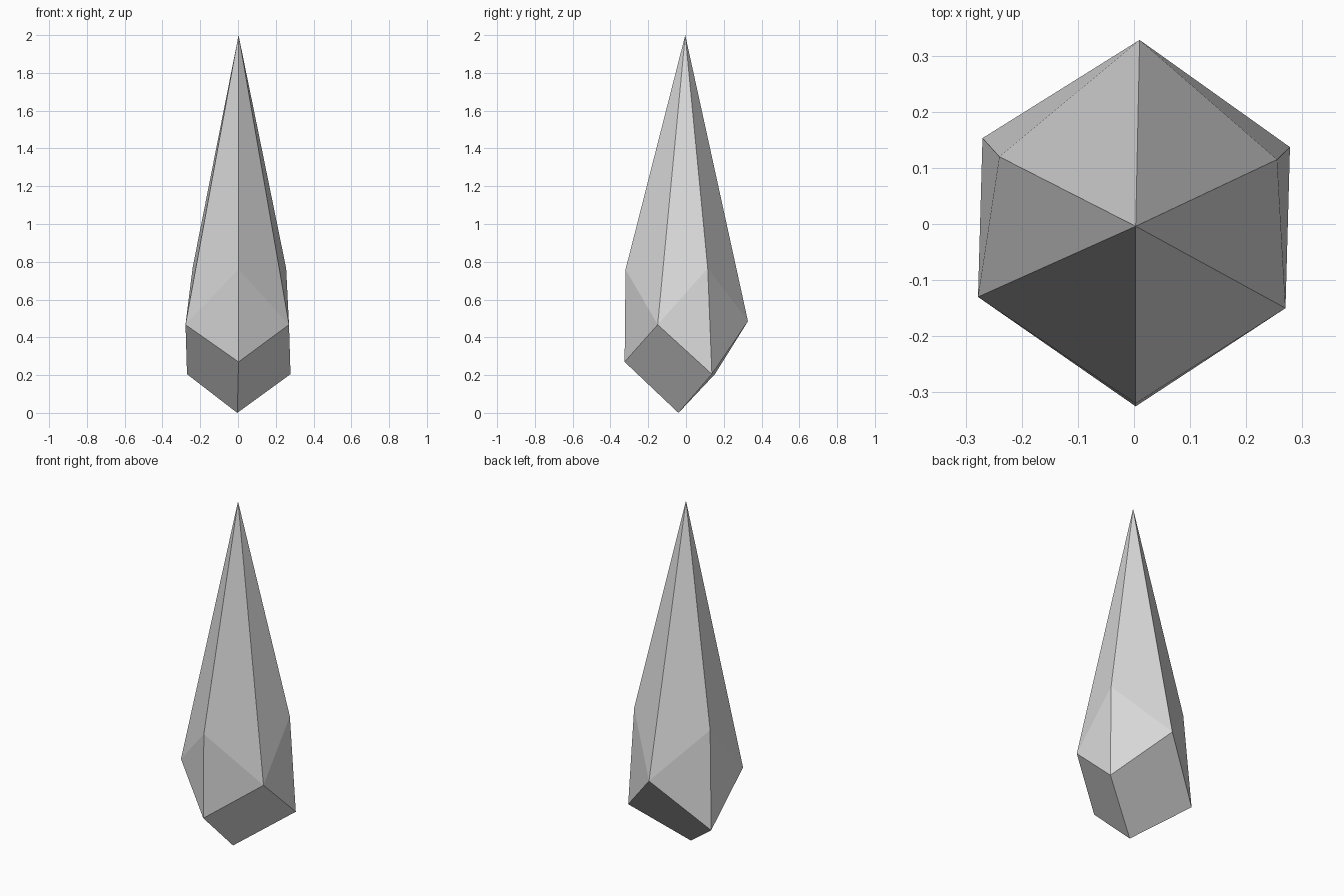
import bpy
import bmesh

cube = bpy.data.objects.get("Cube")
if cube:
    bpy.data.objects.remove(cube, do_unlink=True)

# One plain stone colour
stone = bpy.data.materials.new("pale_grey_stone")
stone.use_nodes = True
grey = (0.7, 0.7, 0.7, 1.0)
stone.diffuse_color = grey
stone.node_tree.nodes["Principled BSDF"].inputs["Base Color"].default_value = grey

bm = bmesh.new()


def points(*coords):
    return [bm.verts.new(c) for c in coords]


# Corner rings, each listed anticlockwise from above
tip, base = points((0.003, -0.004, 2), (-0.004, -0.04, 0))
shoulders = points((0.003, -0.32, 0.76), (0.255, 0.115, 0.765), (-0.24, 0.12, 0.77))
sides = points((0.27, -0.15, 0.467), (0.01, 0.328, 0.485), (-0.278, -0.13, 0.467))
heels = points((0.003, -0.325, 0.27), (0.278, 0.137, 0.205), (-0.27, 0.153, 0.205))

for i in range(3):
    j = (i + 1) % 3
    # Long facets of the spire
    bm.faces.new((shoulders[i], sides[i], tip))
    bm.faces.new((sides[i], shoulders[j], tip))
    # Short facets between shoulders and heels
    bm.faces.new((heels[i], sides[i], shoulders[i]))
    bm.faces.new((sides[i], heels[j], shoulders[j]))
    # Four-sided facets of the foot
    bm.faces.new((base, heels[j], sides[i], heels[i]))

bmesh.ops.recalc_face_normals(bm, faces=bm.faces)
mesh = bpy.data.meshes.new("crystal_shard")
bm.to_mesh(mesh)
bm.free()
mesh.materials.append(stone)

shard = bpy.data.objects.new("crystal_shard", mesh)
bpy.context.collection.objects.link(shard)
